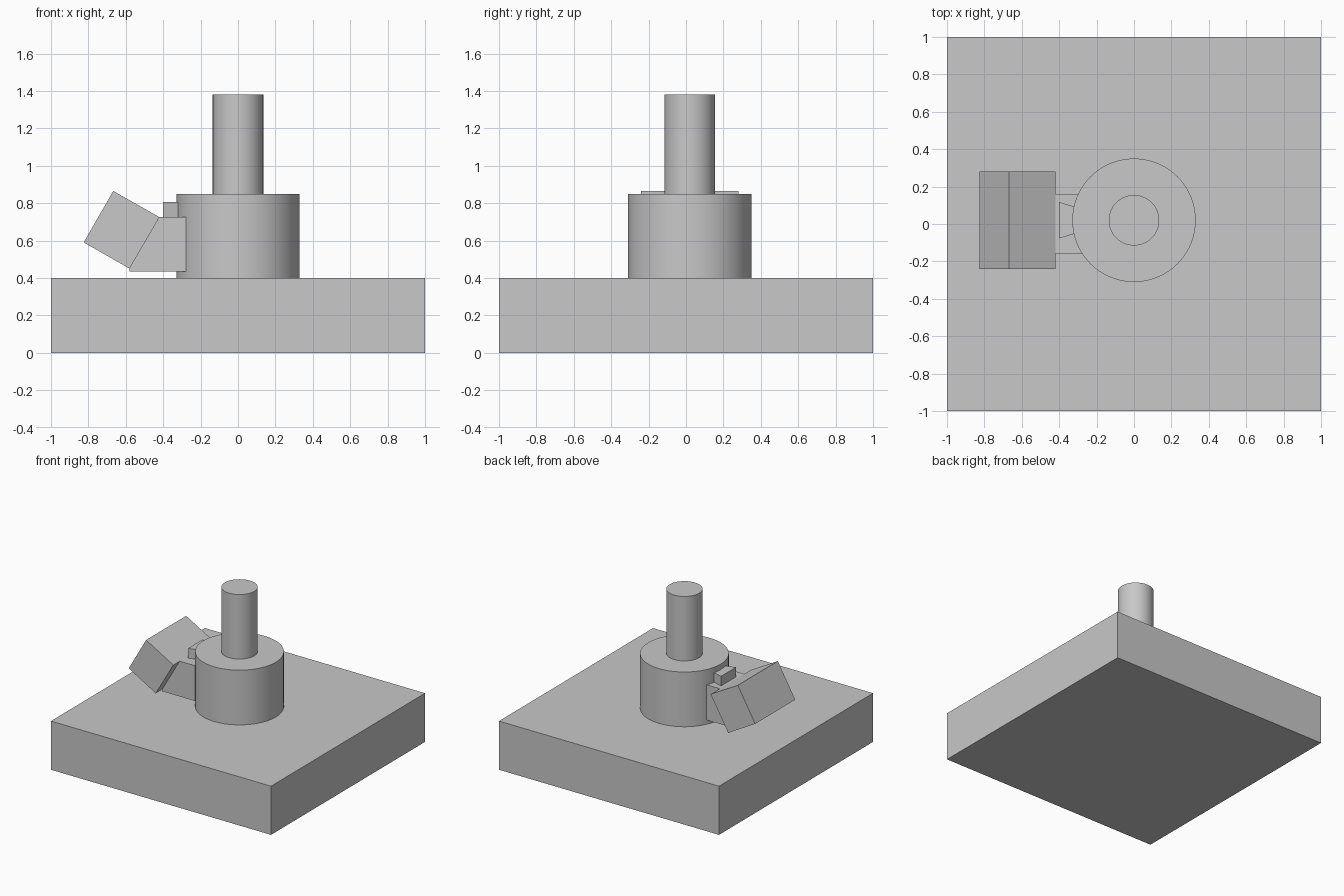
import bpy
import bmesh
import math
from mathutils import Vector

cube = bpy.data.objects.get("Cube")
if cube:
    bpy.data.objects.remove(cube, do_unlink=True)

# Single grey finish
grey = bpy.data.materials.new("plain grey")
grey.use_nodes = True
colour = (0.58, 0.58, 0.58, 1)
grey.diffuse_color = colour
grey.node_tree.nodes["Principled BSDF"].inputs["Base Color"].default_value = colour

AXIS_Y = 0.02


def extrude(name, points, direction):
    """Solid made by sweeping a flat outline along a direction."""
    bm = bmesh.new()
    face = bm.faces.new([bm.verts.new(p) for p in points])
    swept = bmesh.ops.extrude_face_region(bm, geom=[face])["geom"]
    verts = [v for v in swept if isinstance(v, bmesh.types.BMVert)]
    bmesh.ops.translate(bm, verts=verts, vec=Vector(direction))
    bmesh.ops.recalc_face_normals(bm, faces=bm.faces)
    mesh = bpy.data.meshes.new(name)
    bm.to_mesh(mesh)
    bm.free()
    mesh.materials.append(grey)
    obj = bpy.data.objects.new(name, mesh)
    bpy.context.collection.objects.link(obj)
    return obj


def side_profile(name, outline, y0, y1):
    return extrude(name, [(x, y0, z) for x, z in outline], (0, y1 - y0, 0))


def plan_profile(name, outline, z0, z1):
    return extrude(name, [(x, y, z0) for x, y in outline], (0, 0, z1 - z0))


def cylinder(name, radius, z0, z1, sides=96):
    angles = [2 * math.pi * i / sides for i in range(sides)]
    ring = [(radius * math.cos(a), AXIS_Y + radius * math.sin(a)) for a in angles]
    obj = plan_profile(name, ring, z0, z1)
    bpy.ops.object.select_all(action="DESELECT")
    obj.select_set(True)
    bpy.context.view_layer.objects.active = obj
    bpy.ops.object.shade_smooth_by_angle(angle=math.radians(30))
    return obj


# Square base slab
plan_profile("base", [(-1, -1), (1, -1), (1, 1), (-1, 1)], 0, 0.4)

# Round body and the shaft on top
cylinder("body", 0.33, 0.4, 0.85)
cylinder("shaft", 0.135, 0.85, 1.38)

# Neck reaching from the body to the tilted block
side_profile("neck", [(-0.58, 0.435), (-0.2, 0.435), (-0.2, 0.725),
                      (-0.42, 0.725), (-0.58, 0.45)], -0.157, 0.16)

# Tilted block
side_profile("tilted_block", [(-0.58, 0.45), (-0.42, 0.725),
                              (-0.667, 0.865), (-0.825, 0.59)], -0.24, 0.28)

# Small wedge tab on the neck, with sides pointing at the body axis
plan_profile("tab", [(-0.4, AXIS_Y - 0.097), (-0.3, AXIS_Y - 0.067),
                     (-0.3, AXIS_Y + 0.067), (-0.4, AXIS_Y + 0.097)], 0.725, 0.805)
